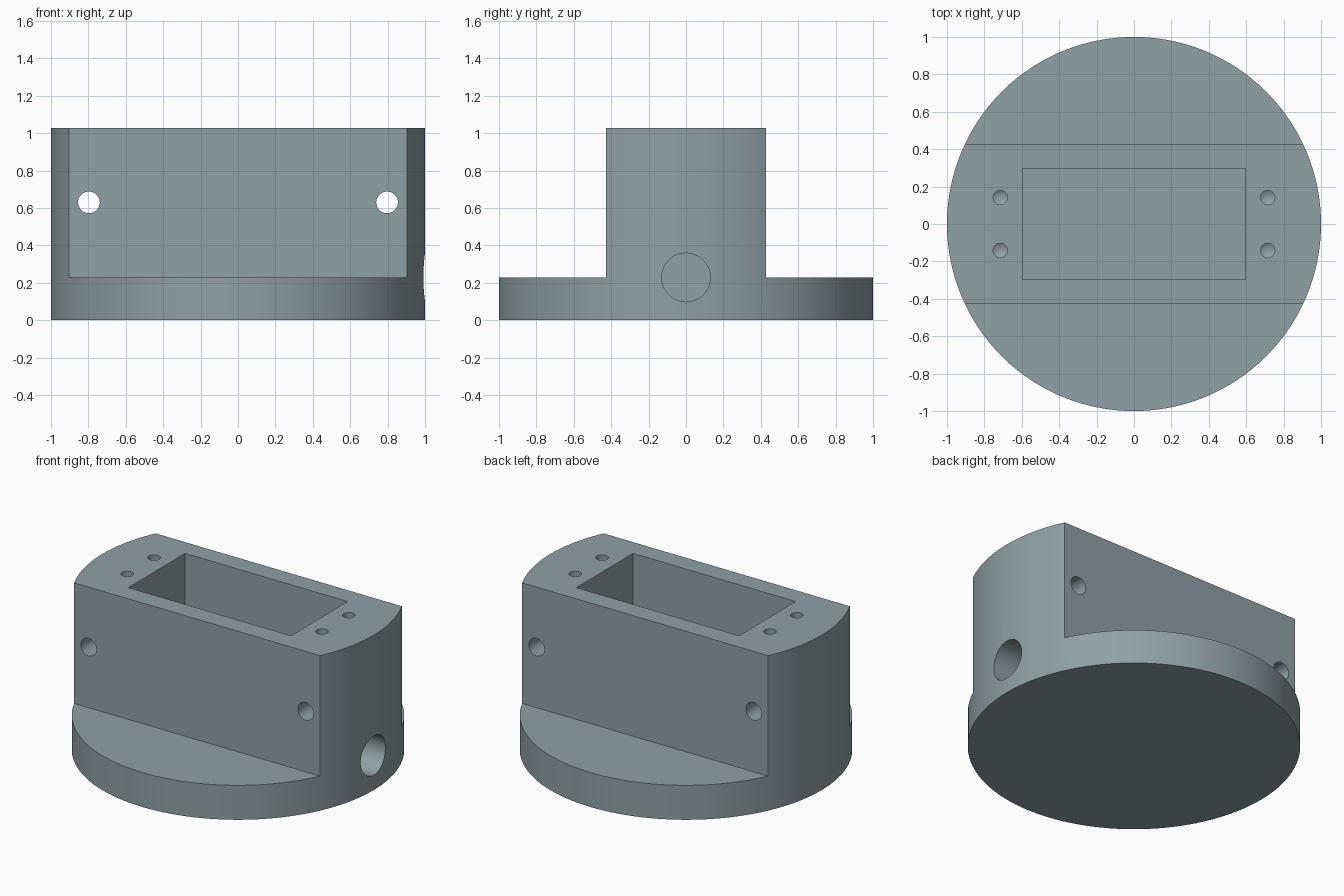
import bpy, math

if "Cube" in bpy.data.objects:
    bpy.data.objects.remove(bpy.data.objects["Cube"])

HEIGHT, FLANGE, HALF_WIDTH = 1.0286, 0.2286, 0.4286

steel = bpy.data.materials.new("blue grey")
steel.diffuse_color = (0.275, 0.355, 0.375, 1)
steel.use_nodes = True
steel.node_tree.nodes["Principled BSDF"].inputs["Base Color"].default_value = steel.diffuse_color


def cylinder(name, r, depth, loc, rot=(0, 0, 0), sides=48):
    bpy.ops.mesh.primitive_cylinder_add(vertices=sides, radius=r, depth=depth,
                                        location=loc, rotation=rot)
    bpy.context.object.name = name
    return bpy.context.object


def box(name, x, y, z):
    """Box from (min, max) ranges."""
    bpy.ops.mesh.primitive_cube_add(size=1, location=[(a + b) / 2 for a, b in (x, y, z)])
    ob = bpy.context.object
    ob.name = name
    ob.scale = [b - a for a, b in (x, y, z)]
    return ob


def drill(name, x, y, r=0.038, depth=0.29):
    """Blind screw hole with a conical bottom."""
    ob = cylinder(name, r, depth + 0.1, (x, y, HEIGHT + 0.05 - depth / 2), sides=32)
    bottom = min(ob.data.polygons, key=lambda p: p.center.z)
    ring = list(bottom.vertices)
    # spin the tip as a cone by shrinking an added bottom ring
    import bmesh
    bm = bmesh.new()
    bm.from_mesh(ob.data)
    bm.verts.ensure_lookup_table()
    face = min(bm.faces, key=lambda f: f.calc_center_median().z)
    tip = bmesh.ops.poke(bm, faces=[face])["verts"][0]
    tip.co.z -= r * 0.6
    bm.to_mesh(ob.data)
    bm.free()
    return ob


# Round body
body = cylinder("round_housing", 1, HEIGHT, (0, 0, HEIGHT / 2), sides=128)
body.data.materials.append(steel)

cutters = [
    # Flats that leave the flange at the front and back
    box("front_flat_cutter", (-1.2, 1.2), (-1.2, -HALF_WIDTH), (FLANGE, 1.3)),
    box("back_flat_cutter", (-1.2, 1.2), (HALF_WIDTH, 1.2), (FLANGE, 1.3)),
    # Rectangular pocket
    box("pocket_cutter", (-0.597, 0.597), (-0.297, 0.297), (0.09, 1.3)),
    # Cable hole on the right, into the pocket
    cylinder("cable_hole_cutter", 0.13, 0.8, (0.9, 0, FLANGE), (0, math.pi / 2, 0), 64),
]
for sx in (-1, 1):
    # Cross holes through the block
    cutters.append(cylinder("cross_hole_cutter", 0.058, 1.4, (sx * 0.797, 0, 0.63),
                            (math.pi / 2, 0, 0)))
    # Screw holes in the top
    for sy in (-1, 1):
        cutters.append(drill("screw_hole_cutter", sx * 0.715, sy * 0.141))

for c in cutters:
    mod = body.modifiers.new(c.name, "BOOLEAN")
    mod.operation, mod.solver, mod.object = "DIFFERENCE", "EXACT", c

bpy.ops.object.select_all(action="DESELECT")
body.select_set(True)
bpy.context.view_layer.objects.active = body
for m in list(body.modifiers):
    bpy.ops.object.modifier_apply(modifier=m.name)
for c in cutters:
    bpy.data.objects.remove(c)

# One flat colour, smooth round walls
for p in body.data.polygons:
    p.material_index = 0
bpy.ops.object.shade_smooth_by_angle(angle=math.radians(25))
